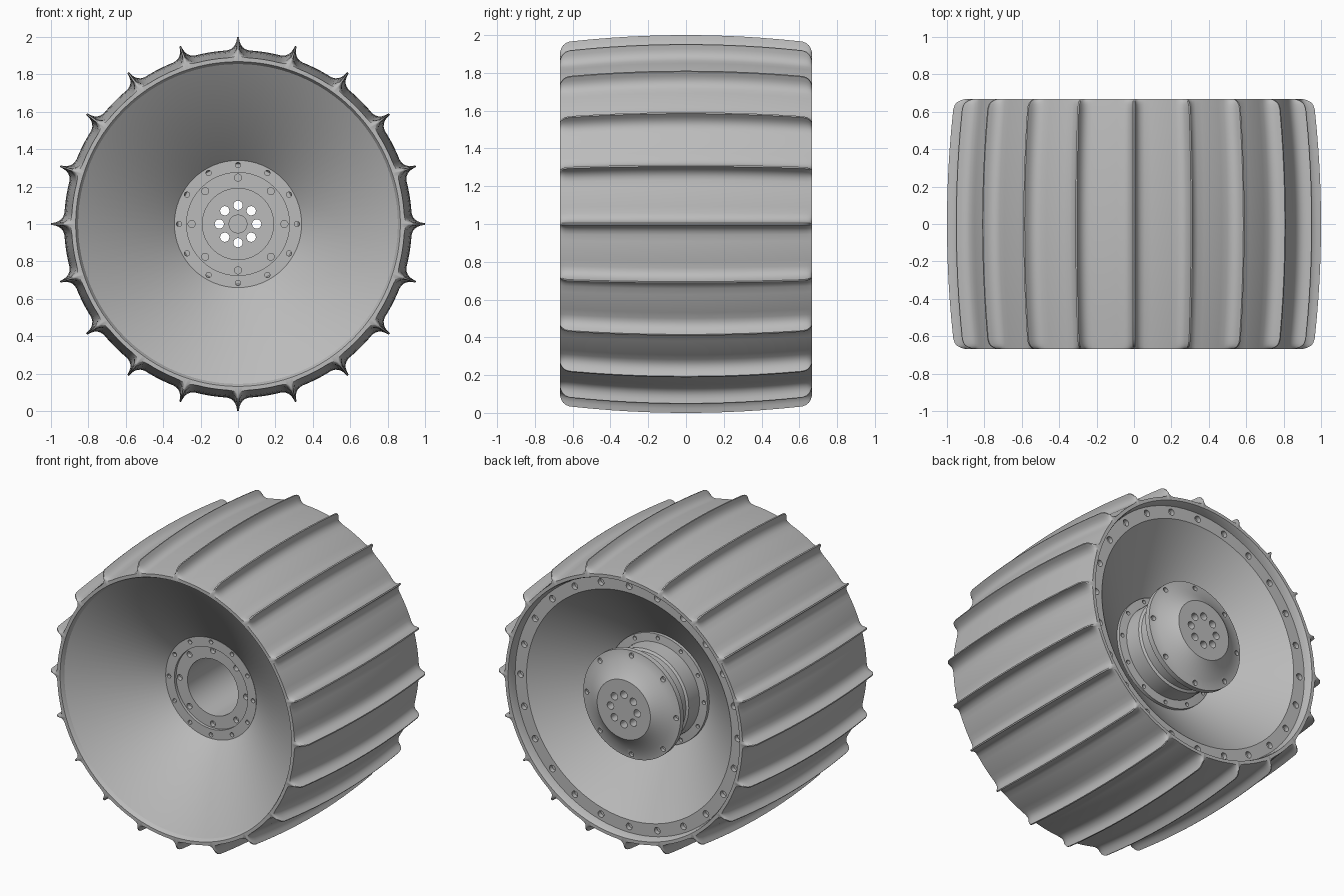
import bpy, bmesh, math
from mathutils import Matrix, Vector

cube = bpy.data.objects.get("Cube")
if cube:
    bpy.data.objects.remove(cube, do_unlink=True)

HALF = 0.667      # half width along the axle
CLEATS = 20

metal = bpy.data.materials.new("grey_metal")
metal.use_nodes = True
metal.diffuse_color = (0.5, 0.5, 0.5, 1)
for node in metal.node_tree.nodes:
    if node.type == "BSDF_PRINCIPLED":
        node.inputs["Base Color"].default_value = (0.5, 0.5, 0.5, 1)
        node.inputs["Roughness"].default_value = 0.6


def polar(r, angle, y):
    return Vector((r * math.cos(angle), y, 1 + r * math.sin(angle)))


def finish(name, bm):
    bmesh.ops.recalc_face_normals(bm, faces=bm.faces)
    mesh = bpy.data.meshes.new(name)
    bm.to_mesh(mesh)
    bm.free()
    mesh.materials.append(metal)
    ob = bpy.data.objects.new(name, mesh)
    bpy.context.collection.objects.link(ob)
    return ob


def activate(ob):
    bpy.ops.object.select_all(action="DESELECT")
    ob.select_set(True)
    bpy.context.view_layer.objects.active = ob


def smooth(ob, degrees=30):
    activate(ob)
    bpy.ops.object.shade_smooth_by_angle(angle=math.radians(degrees))


def bridge(bm, a, b):
    n = len(a)
    for i in range(n):
        j = (i + 1) % n
        bm.faces.new((a[i], a[j], b[j], b[i]))


def lathe(name, profile, closed, segments=96):
    """Spin (radius, y) points about the axle; open profiles end on the axis."""
    bm = bmesh.new()
    rings = []
    for r, y in profile:
        if r == 0:
            rings.append([bm.verts.new((0, y, 1))])
        else:
            rings.append([bm.verts.new(polar(r, math.tau * i / segments, y))
                          for i in range(segments)])
    pairs = list(zip(rings, rings[1:]))
    if closed:
        pairs.append((rings[-1], rings[0]))
    for a, b in pairs:
        if len(a) == 1 or len(b) == 1:
            pole, ring = (a[0], b) if len(a) == 1 else (b[0], a)
            for i in range(segments):
                bm.faces.new((pole, ring[i], ring[(i + 1) % segments]))
        else:
            bridge(bm, a, b)
    return finish(name, bm)


def drill(ob, patterns):
    """Cut rings of holes: (count, ring radius, hole radius, y from, y to)."""
    bm = bmesh.new()
    for count, ring, radius, y0, y1 in patterns:
        for i in range(count):
            centre = polar(ring, math.tau * i / count, (y0 + y1) / 2)
            bmesh.ops.create_cone(
                bm, cap_ends=True, segments=16, radius1=radius, radius2=radius,
                depth=y1 - y0,
                matrix=Matrix.Translation(centre) @ Matrix.Rotation(math.pi / 2, 4, "X"))
    cutter = finish("hole_cutter", bm)
    cutter.hide_render = True
    mod = ob.modifiers.new("holes", "BOOLEAN")
    mod.operation = "DIFFERENCE"
    mod.solver = "EXACT"
    mod.object = cutter
    activate(ob)
    bpy.ops.object.modifier_apply(modifier=mod.name)
    bpy.data.objects.remove(cutter, do_unlink=True)


# Crowned tread with filleted cleats
half_cleat = [(0.004, 0.07), (0.008, 0.047), (0.014, 0.03), (0.024, 0.016),
              (0.038, 0.006), (0.058, 0)]
section = []
for c in range(CLEATS):
    mid = math.tau * c / CLEATS
    section += [(mid - d / 0.93, h) for d, h in reversed(half_cleat)]
    section += [(mid + d / 0.93, h) for d, h in half_cleat]
    gap = math.tau / CLEATS - 2 * 0.058 / 0.93
    section += [(mid + 0.058 / 0.93 + gap * k / 5, 0) for k in range(1, 5)]

end = [(HALF, 0.25), (0.662, 0.5), (0.652, 0.75), (0.638, 0.92), (0.615, 1)]
inner = [(0.5 - 0.1 * k, 1) for k in range(11)]
stations = end + inner + [(-y, f) for y, f in reversed(end)]

bm = bmesh.new()
rings = [[bm.verts.new(polar(0.868, a, HALF)) for a, h in section]]
for y, f in stations:
    base = 0.93 - 0.04 * (y / HALF) ** 2
    rings.append([bm.verts.new(polar(base + h * f, a, y)) for a, h in section])
rings.append([bm.verts.new(polar(0.868, a, -HALF)) for a, h in section])
for a, b in zip(rings, rings[1:]):
    bridge(bm, a, b)
smooth(finish("tread_with_cleats", bm), 40)

# Conical web, dished on both sides, with a drilled ring at the back
web = lathe("conical_web", [
    (0.87, -HALF), (0.862, -0.655), (0.855, -0.64), (0.335, -0.285),
    (0.31, -0.25), (0.31, 0.24), (0.36, 0.27), (0.77, 0.61),
    (0.855, 0.61), (0.862, 0.65), (0.87, HALF)], True)
drill(web, [(24, 0.815, 0.022, 0.58, 0.7)])
smooth(web)

# Hub: front socket, bolt flanges, neck and domed cap
hub = lathe("hub", [
    (0, 0.59), (0.05, 0.59), (0.05, 0.6), (0.19, 0.6), (0.19, -0.27),
    (0.275, -0.27), (0.275, -0.29), (0.34, -0.29), (0.33, -0.22), (0.33, 0.25),
    (0.37, 0.265), (0.37, 0.3), (0.315, 0.305), (0.315, 0.42), (0.3, 0.43),
    (0.3, 0.53), (0.365, 0.545), (0.365, 0.58), (0.3, 0.59), (0.2, HALF),
    (0, HALF)], False, 64)
drill(hub, [
    (8, 0.1, 0.025, 0.5, 0.8),
    (12, 0.315, 0.014, -0.35, -0.265),
    (8, 0.248, 0.019, -0.35, -0.24),
    (12, 0.346, 0.013, 0.28, 0.35),
    (8, 0.335, 0.017, 0.56, 0.65)])
smooth(hub)
